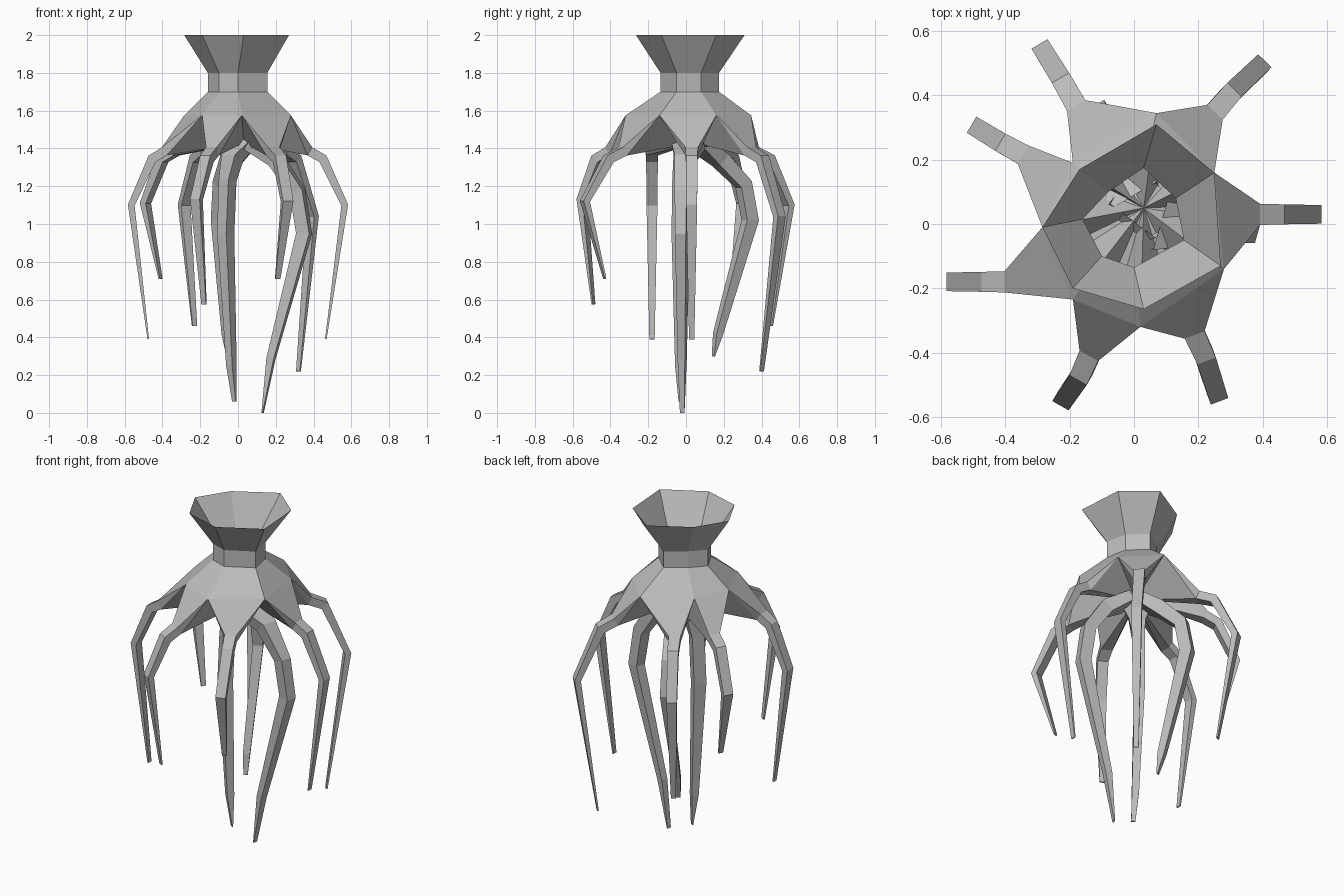
import bpy
import bmesh
from mathutils import Vector

default_cube = bpy.data.objects.get("Cube")
if default_cube:
    bpy.data.objects.remove(default_cube, do_unlink=True)

material = bpy.data.materials.new("plain grey")
material.use_nodes = True
grey = (0.5, 0.5, 0.5, 1)
material.diffuse_color = grey
material.node_tree.nodes["Principled BSDF"].inputs["Base Color"].default_value = grey


def finish(name, mesh_builder):
    """Turn a bmesh into a flat shaded object."""
    bmesh.ops.remove_doubles(mesh_builder, verts=mesh_builder.verts, dist=0.0001)
    bmesh.ops.recalc_face_normals(mesh_builder, faces=mesh_builder.faces)
    mesh = bpy.data.meshes.new(name)
    mesh_builder.to_mesh(mesh)
    mesh_builder.free()
    mesh.materials.append(material)
    part = bpy.data.objects.new(name, mesh)
    bpy.context.collection.objects.link(part)
    return part


def add_face(mesh_builder, *points):
    mesh_builder.faces.new([mesh_builder.verts.new(point) for point in points])


def bridge(mesh_builder, first, second):
    """Join two closed loops of points with quads."""
    for i in range(len(first)):
        j = (i + 1) % len(first)
        add_face(mesh_builder, first[i], first[j], second[j], second[i])


def root_rings(path, half_widths, half_depths):
    """Four-cornered sections swept along a path that bends in one upright plane."""
    heading = path[-2] - path[0]
    heading.z = 0
    side = Vector((-heading.y, heading.x, 0)).normalized()
    rings = []
    for i, centre in enumerate(path):
        before = (centre - path[max(i - 1, 0)]).normalized()
        after = (path[min(i + 1, len(path) - 1)] - centre).normalized()
        outward = (before + after).normalized().cross(side)
        across, deep = side * half_widths[i], outward * half_depths[i]
        rings.append([centre + across + deep, centre - across + deep,
                      centre - across - deep, centre + across - deep])
    return rings


def build_root(name, rings):
    builder = bmesh.new()
    for first, second in zip(rings, rings[1:]):
        bridge(builder, first, second)
    add_face(builder, *rings[-1])
    return finish(name, builder)


def at_height(outline, z):
    return [Vector((x, y, z)) for x, y in outline]


# Seven-sided outlines of the flared mouth, the neck and the notches between roots
mouth_outline = [(.25, .16), (.07, .31), (-.17, .17), (-.285, -.01),
                 (-.19, -.2), (.03, -.265), (.27, -.13)]
neck_outline = [(.13, .08), (.03, .175), (-.08, .1), (-.16, .015),
                (-.1, -.1), (0, -.135), (.155, -.05)]
notch_outline = [(.25, .16), (.07, .345), (-.19, .19), (-.285, -.01),
                 (-.19, -.235), (.02, -.32), (.28, -.14)]
mouth = at_height(mouth_outline, 2)
neck_top = at_height(neck_outline, 1.8)
neck_base = at_height(neck_outline, 1.7)
notches = at_height(notch_outline, 1.575)

# Open flared mouth and neck
builder = bmesh.new()
bridge(builder, mouth, neck_top)
bridge(builder, neck_top, neck_base)
finish("flared_neck", builder)

# Outer roots: shoulder, bend, knee and tip
outer_roots = {
    "back_left_root": [(.245, .34), (.3, .405), (.395, .495, 1.04), (.32, .4, .22)],
    "back_right_root": [(-.175, .36), (-.22, .44), (-.285, .545, 1.1), (-.23, .45, .46)],
    "right_back_root": [(-.335, .21), (-.4, .245), (-.49, .3, 1.11), (-.41, .25, .71)],
    "right_root": [(-.39, -.18), (-.455, -.18), (-.565, -.18, 1.1), (-.475, -.18, .39)],
    "front_right_root": [(-.135, -.4), (-.165, -.47), (-.22, -.55, 1.13), (-.18, -.49, .575)],
    "front_left_root": [(.185, -.335), (.22, -.41), (.26, -.535, 1.12), (.21, -.43, .71)],
    "left_root": [(.38, .03), (.45, .03), (.565, .03, 1.1), (.465, .03, .39)],
}
shoulders = []
for name, (shoulder, bend, knee, tip) in outer_roots.items():
    path = [Vector((*shoulder, 1.385)), Vector((*bend, 1.345)), Vector(knee), Vector(tip)]
    rings = root_rings(path, [.033, .031, .029, .014], [.025, .025, .018, .004])
    shoulders.append(rings[0])
    build_root(name, rings)

# Star-shaped body: sloping top, arms narrowing into the roots, folded underside
builder = bmesh.new()
bridge(builder, neck_base, notches)
hub = Vector((.03, .05, 1.43))
for i, (top_end, top_start, low_start, low_end) in enumerate(shoulders):
    start, end = notches[i], notches[(i + 1) % len(notches)]
    add_face(builder, start, end, top_end, top_start)
    add_face(builder, start, top_start, low_start)
    add_face(builder, end, low_end, top_end)
    add_face(builder, start, low_start, hub)
    add_face(builder, low_end, end, hub)
    add_face(builder, low_start, low_end, hub)
finish("star_body", builder)

# Thicker inner roots growing from the hub beneath the body
inner_roots = {
    "inner_left_root": [(.07, .01, 1.42), (.2, -.01, 1.34), (.315, -.02, 1.17),
                        (.35, -.02, .95), (.175, -.02, .29), (.13, -.02, 0)],
    "inner_back_root": [(0, .07, 1.42), (-.04, .18, 1.34), (-.09, .305, 1.21),
                        (-.1, .34, 1.02), (-.06, .17, .42), (-.05, .145, .3)],
    "inner_right_root": [(.01, .03, 1.43), (-.03, -.01, 1.35), (-.055, -.025, 1.23),
                         (-.065, -.03, .95), (-.035, -.03, .25), (-.02, -.03, .06)],
}
for name, points in inner_roots.items():
    path = [Vector(point) for point in points]
    build_root(name, root_rings(path, [.09, .045, .032, .03, .02, .012],
                                [.03, .04, .036, .036, .02, .003]))
